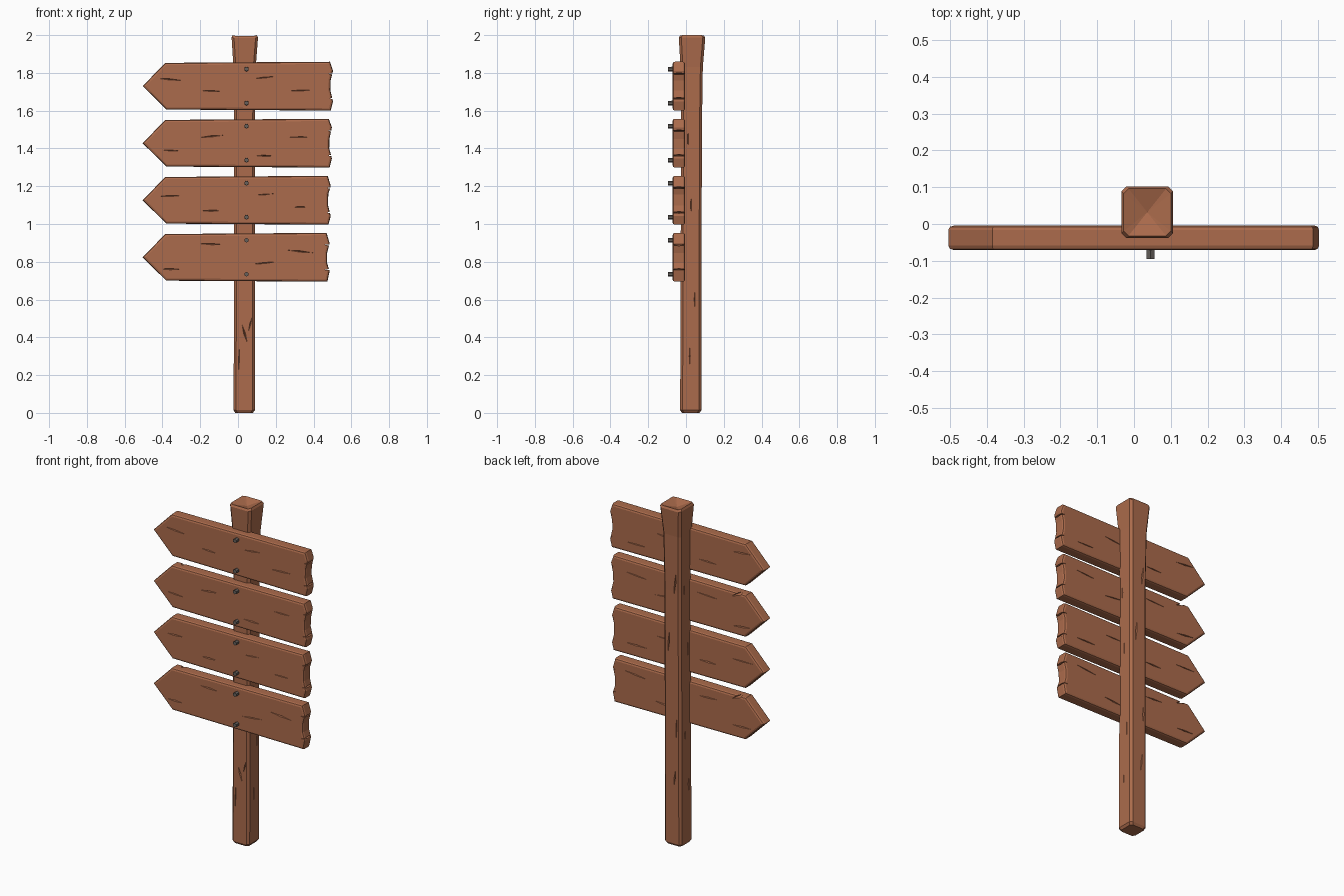
import bpy, bmesh, math, random
from mathutils import Matrix, Vector

if "Cube" in bpy.data.objects:
    bpy.data.objects.remove(bpy.data.objects["Cube"])

random.seed(4)
rnd = random.uniform


def material(name, rgb):
    m = bpy.data.materials.new(name)
    m.diffuse_color = (*rgb, 1)
    m.use_nodes = True
    m.node_tree.nodes["Principled BSDF"].inputs["Base Color"].default_value = m.diffuse_color
    return m


wood = material("warm brown wood", (0.41, 0.148, 0.072))
iron = material("grey iron", (0.13, 0.115, 0.105))


def finish(name, bm, mat):
    bmesh.ops.recalc_face_normals(bm, faces=bm.faces[:])
    me = bpy.data.meshes.new(name)
    bm.to_mesh(me)
    bm.free()
    me.materials.append(mat)
    ob = bpy.data.objects.new(name, me)
    bpy.context.collection.objects.link(ob)
    return ob


def carve(target, slits):
    """Cut thin spindle-shaped cracks: (centre, half sizes, tilt about y in degrees)."""
    bm = bmesh.new()
    for centre, half, tilt in slits:
        rot = Matrix.Rotation(math.radians(tilt), 3, 'Y')
        v = {}
        for axis in range(3):
            for s in (-1, 1):
                p = Vector()
                p[axis] = s * half[axis]
                v[axis, s] = bm.verts.new(rot @ p + Vector(centre))
        for a in (-1, 1):
            for b in (-1, 1):
                for c in (-1, 1):
                    bm.faces.new((v[0, a], v[1, b], v[2, c]))
    cutter = finish(target.name + "_crack_cutter", bm, wood)
    cutter.hide_render = True
    mod = target.modifiers.new("cracks", 'BOOLEAN')
    mod.operation = 'DIFFERENCE'
    mod.solver = 'EXACT'
    mod.object = cutter


# Post: chamfered square rings (centre x, centre y, half width, height), flared at the top
def ring(bm, cx, cy, h, z, lift):
    c = h - 0.013
    pts = [(-c, -h), (c, -h), (h, -c), (h, c), (c, h), (-c, h), (-h, c), (-h, -c)]
    return [bm.verts.new((cx + x, cy + y, z + lift * abs(x) / h)) for x, y in pts]


bm = bmesh.new()
levels = [(0.032, 0.025, 0.047, 0), (0.033, 0.025, 0.056, 0.014), (0.035, 0.029, 0.055, 1.5),
          (0.035, 0.030, 0.059, 1.83), (0.036, 0.032, 0.070, 1.97), (0.036, 0.032, 0.064, 1.982)]
rings = [ring(bm, *lv, 0.018 if lv[3] > 1.9 else 0) for lv in levels]
for a, b in zip(rings, rings[1:]):
    for i in range(8):
        j = (i + 1) % 8
        bm.faces.new((a[i], a[j], b[j], b[i]))
bm.faces.new(rings[0][::-1])
hollow = bm.verts.new((0.036, 0.032, 1.976))
for i in range(8):
    bm.faces.new((rings[-1][i], rings[-1][(i + 1) % 8], hollow))
post = finish("post", bm, wood)

# Post cracks: a V-shaped split low down, then long grain lines on each side
slits = [((0.035, -0.031, 0.42), (0.006, 0.01, 0.055), -16),
         ((0.065, -0.031, 0.47), (0.004, 0.01, 0.045), 14)]
for z in (0.3, 0.6, 1.1, 1.45):
    slits.append(((rnd(0, 0.07), 0.084, z + 0.1), (0.005, 0.01, 0.07), rnd(-8, 8)))
    slits.append(((0.092, rnd(0, 0.05), z), (0.01, 0.004, 0.06), 0))
    slits.append(((-0.023, rnd(0, 0.05), z + 0.05), (0.01, 0.004, 0.06), 0))
slits.append(((0.005, -0.031, 0.28), (0.003, 0.01, 0.07), 2))
carve(post, slits)

# Four arrow boards, evenly spaced, with worn right ends
FRONT, BACK = -0.071, -0.004
STEP, HALF = 0.302, 0.124
for n in range(4):
    tip = 1.73 - n * STEP
    reach = 0.503 - 0.006 * n
    outline = [(-0.505, tip), (-0.385, tip + HALF - 0.001)]
    for k, bite in enumerate((0.016, 0, 0.013, 0.014, 0, 0.012)):
        z = tip + 0.129 - 0.0517 * k + (rnd(-0.006, 0.006) if 0 < k < 5 else 0)
        outline.append((reach - bite, z))
    outline.append((-0.38, tip - HALF))
    bm = bmesh.new()
    face = bm.faces.new([bm.verts.new((x, FRONT, z)) for x, z in outline])
    new = bmesh.ops.extrude_face_region(bm, geom=[face])["geom"]
    bmesh.ops.translate(bm, verts=[g for g in new if isinstance(g, bmesh.types.BMVert)],
                        vec=(0, BACK - FRONT, 0))
    # rounded rims on the front and back faces
    rims = [e for e in bm.edges if abs(e.verts[0].co.y - e.verts[1].co.y) < 1e-5]
    bmesh.ops.bevel(bm, geom=rims, offset=0.012, segments=2, profile=0.5, affect='EDGES')
    board = finish(f"arrow_board_{n + 1}", bm, wood)

    # Grain cracks spread over front and back, splits through the worn end
    slits = []
    for y in (FRONT - 0.002, BACK + 0.002):
        for k, x in enumerate((-0.36, -0.14, 0.14, 0.33)):
            dz = (0.045, -0.045)[(k + n) % 2] + rnd(-0.025, 0.025)
            slits.append(((x, y, tip + dz), (rnd(0.06, 0.09), 0.01, rnd(0.003, 0.005)), rnd(-7, 7)))
    for dz in (0.065, -0.065):
        slits.append(((reach - 0.008, -0.0375, tip + dz), (0.045, 0.055, 0.005), rnd(-5, 5)))
    if n % 2:  # chipped shoulder on the rear
        slits.append(((-0.345, BACK + 0.002, tip + HALF), (0.055, 0.035, 0.012), 28))
    carve(board, slits)

    # Hexagonal nails
    for k, dz in enumerate((0.09, -0.09)):
        bm = bmesh.new()
        place = Matrix.Translation((0.045, -0.078, tip + dz)) @ Matrix.Rotation(math.pi / 2, 4, 'X')
        bmesh.ops.create_cone(bm, cap_ends=True, segments=6, radius1=0.013, radius2=0.012,
                              depth=0.034, matrix=place)
        finish(f"nail_{n + 1}_{k + 1}", bm, iron)
